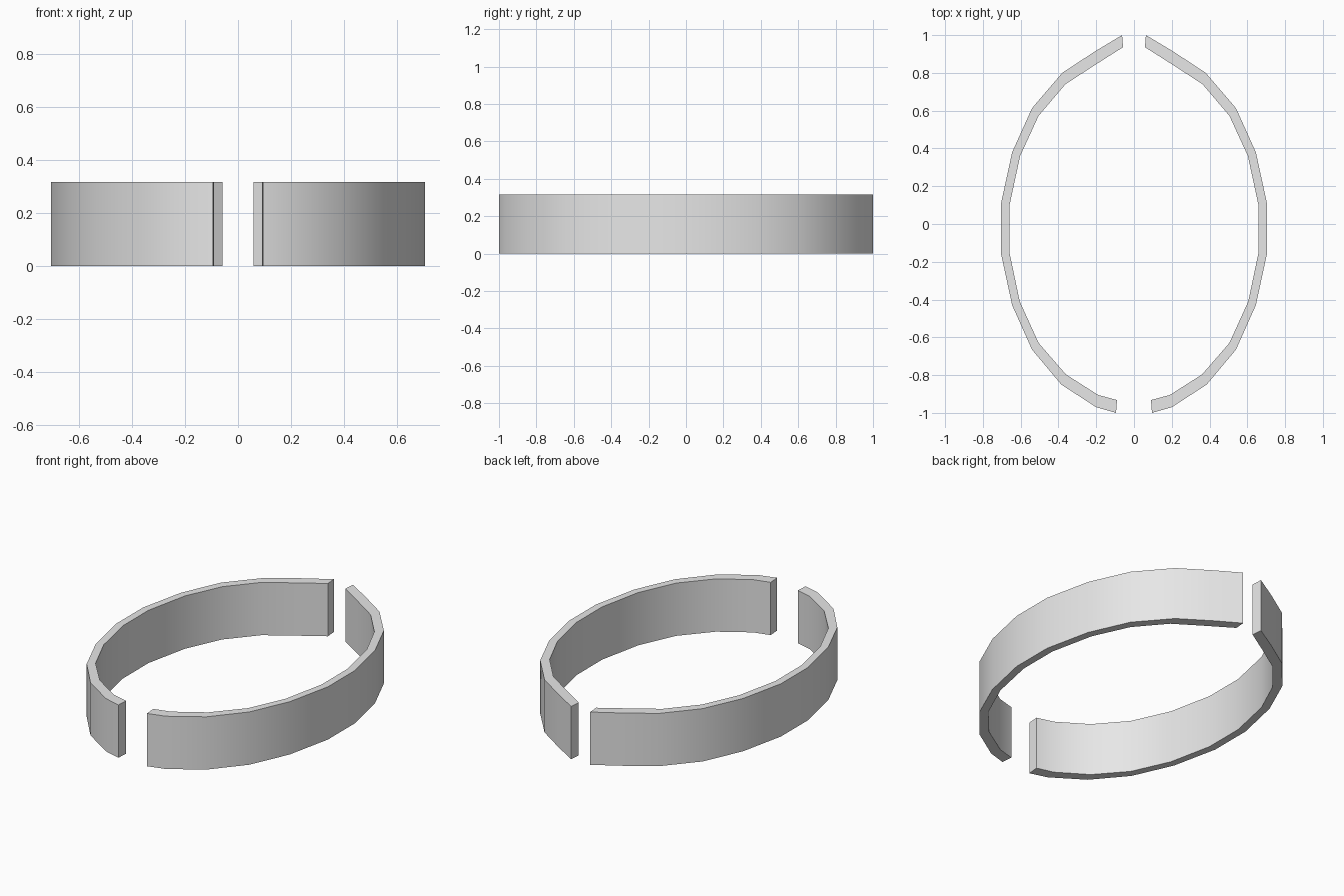
import bpy
import bmesh
import math

cube = bpy.data.objects.get("Cube")
if cube:
    bpy.data.objects.remove(cube, do_unlink=True)

HEIGHT = 0.317

grey = bpy.data.materials.new("light grey")
grey.use_nodes = True
grey.diffuse_color = (0.8, 0.8, 0.8, 1)
grey.node_tree.nodes["Principled BSDF"].inputs["Base Color"].default_value = (0.8, 0.8, 0.8, 1)

# Outer and inner edge of one half band, from back to front
OUTER = [(0.063, 1.0), (0.205, 0.915), (0.38, 0.8), (0.54, 0.613),
         (0.645, 0.38), (0.705, 0.105), (0.705, -0.153), (0.645, -0.43),
         (0.54, -0.665), (0.385, -0.85), (0.2, -0.97), (0.095, -1.0)]
INNER = [(0.058, 0.936), (0.205, 0.843), (0.363, 0.74), (0.505, 0.573),
         (0.603, 0.36), (0.66, 0.095), (0.66, -0.148), (0.605, -0.41),
         (0.505, -0.63), (0.36, -0.797), (0.19, -0.905), (0.09, -0.932)]


def half_band(name, side):
    """Curved wall strip extruded upward; side is +1 or -1 in x."""
    bm = bmesh.new()
    outer = [bm.verts.new((side * x, y, 0)) for x, y in OUTER]
    inner = [bm.verts.new((side * x, y, 0)) for x, y in INNER]
    for i in range(len(outer) - 1):
        bm.faces.new((outer[i], outer[i + 1], inner[i + 1], inner[i]))
    top = bmesh.ops.extrude_face_region(bm, geom=bm.faces[:])["geom"]
    bmesh.ops.translate(bm, vec=(0, 0, HEIGHT),
                        verts=[g for g in top if isinstance(g, bmesh.types.BMVert)])
    bmesh.ops.recalc_face_normals(bm, faces=bm.faces[:])
    mesh = bpy.data.meshes.new(name)
    bm.to_mesh(mesh)
    bm.free()
    mesh.materials.append(grey)
    obj = bpy.data.objects.new(name, mesh)
    bpy.context.collection.objects.link(obj)
    # Smooth around the curve, sharp at the rims and ends
    bpy.ops.object.select_all(action="DESELECT")
    obj.select_set(True)
    bpy.context.view_layer.objects.active = obj
    bpy.ops.object.shade_smooth_by_angle(angle=math.radians(35))


half_band("left_half_band", 1)
half_band("right_half_band", -1)
